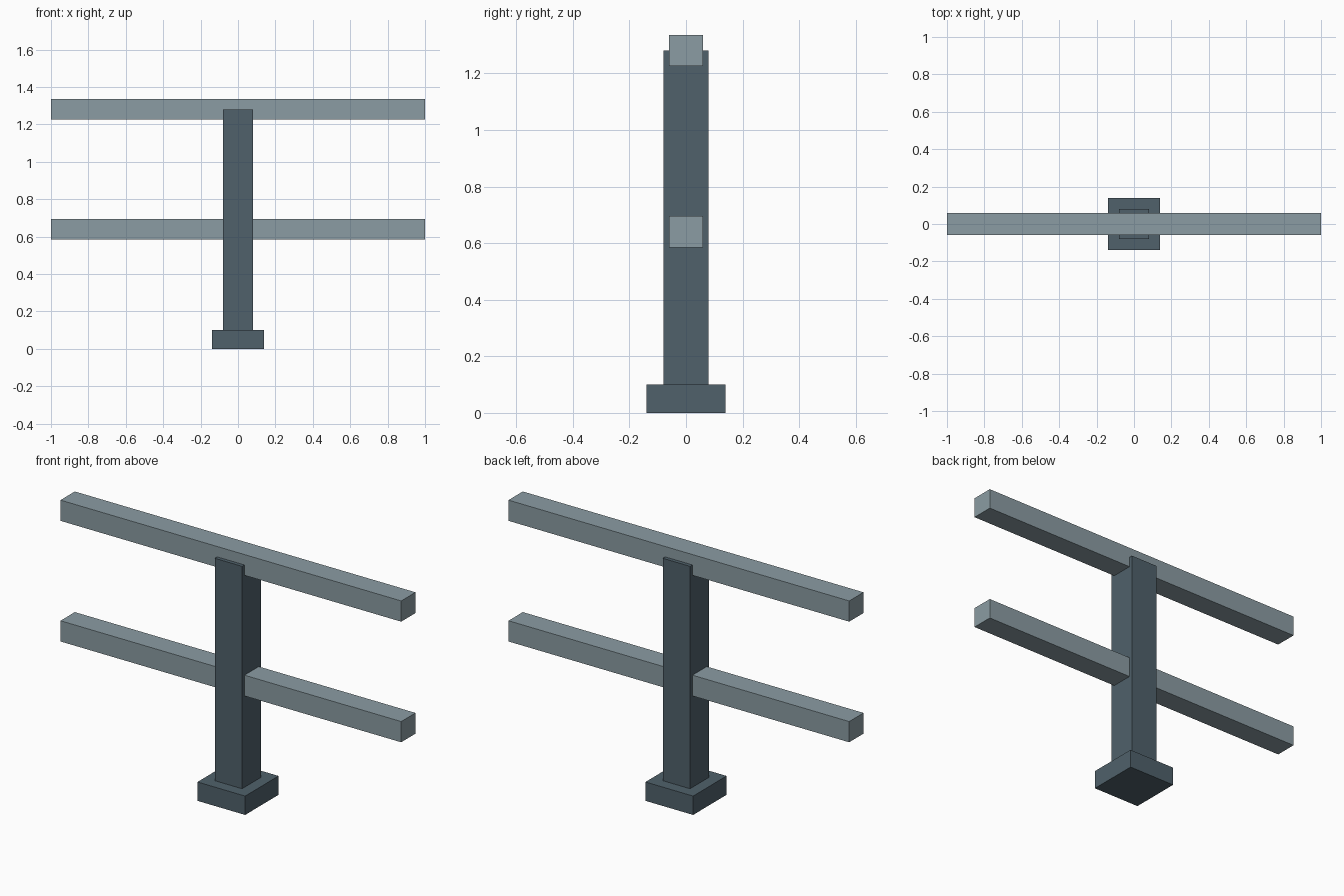
import bpy

if "Cube" in bpy.data.objects:
    bpy.data.objects.remove(bpy.data.objects["Cube"])


def material(name, rgb):
    m = bpy.data.materials.new(name)
    m.diffuse_color = (*rgb, 1)
    m.use_nodes = True
    m.node_tree.nodes["Principled BSDF"].inputs["Base Color"].default_value = m.diffuse_color
    return m


def box(name, size, z_center, mat):
    bpy.ops.mesh.primitive_cube_add(size=1, location=(0, 0, z_center))
    ob = bpy.context.object
    ob.name = name
    ob.scale = size
    bpy.ops.object.transform_apply(location=False, rotation=False, scale=True)
    ob.data.materials.append(mat)
    return ob


dark = material("dark_steel", (0.08, 0.12, 0.147))
light = material("light_steel", (0.258, 0.333, 0.366))

# Foot block and upright post
box("post_base", (0.28, 0.28, 0.10), 0.05, dark)
box("post", (0.16, 0.16, 1.18), 0.69, dark)

# Horizontal rails passing through the post
for name, z in (("middle_rail", 0.64), ("top_rail", 1.28)):
    box(name, (2.0, 0.12, 0.11), z, light)
